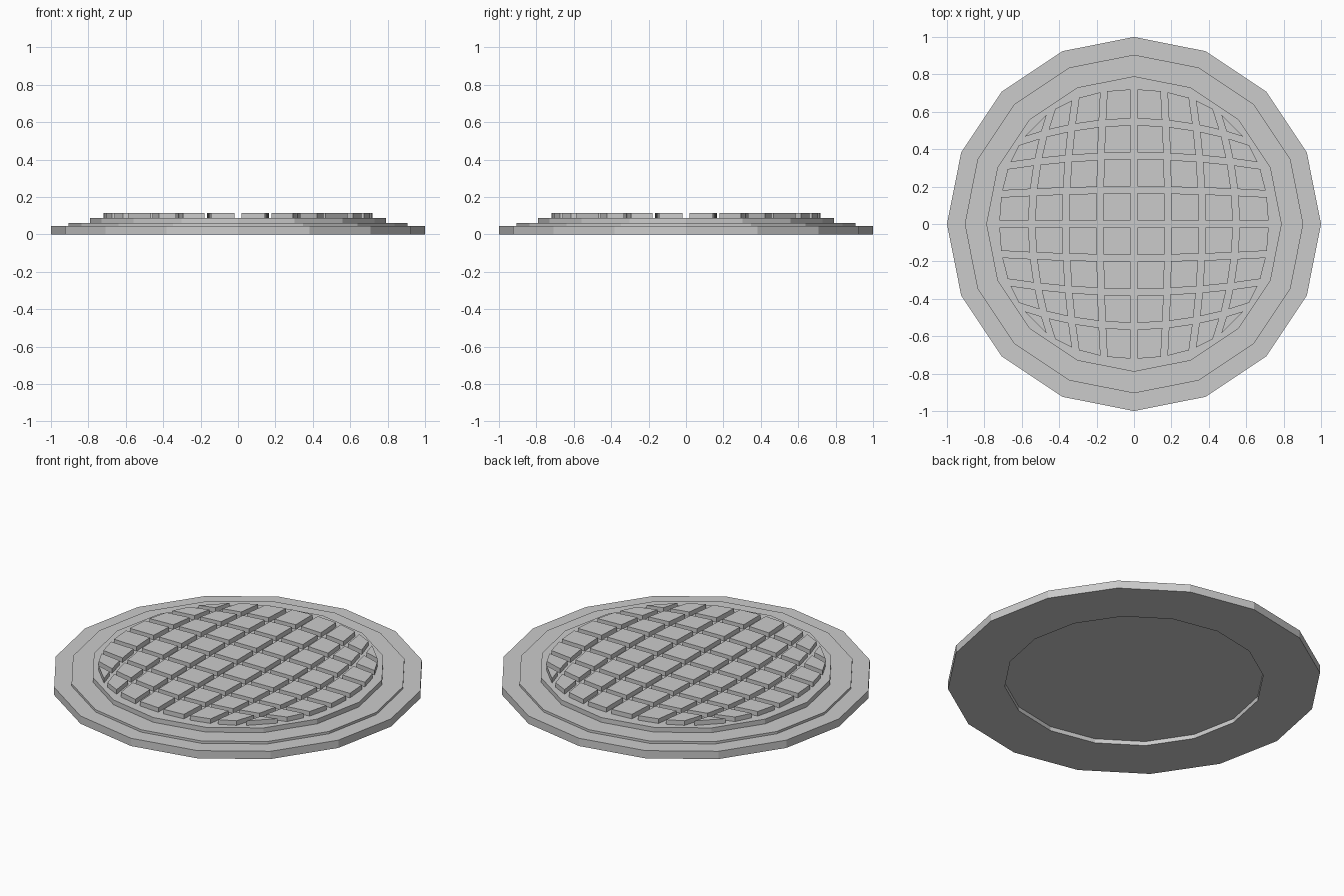
import bpy
import bmesh
from math import sin, cos, pi, radians, sqrt, atan2

if "Cube" in bpy.data.objects:
    bpy.data.objects.remove(bpy.data.objects["Cube"])


def finish(bm, name):
    bmesh.ops.remove_doubles(bm, verts=bm.verts, dist=1e-5)
    bmesh.ops.recalc_face_normals(bm, faces=bm.faces)
    me = bpy.data.meshes.new(name)
    bm.to_mesh(me)
    bm.free()
    ob = bpy.data.objects.new(name, me)
    bpy.context.collection.objects.link(ob)
    return ob


# Stepped 16-sided base with a shallow recess underneath
SIDES = 16
profile = [(0.695, 0.025), (0.695, 0), (1, 0), (1, 0.046), (0.905, 0.046),
           (0.905, 0.06), (0.79, 0.06), (0.79, 0.088)]
bm = bmesh.new()
rings = [[bm.verts.new((r * cos(2 * pi * k / SIDES), r * sin(2 * pi * k / SIDES), z))
          for k in range(SIDES)] for r, z in profile]
for a, b in zip(rings, rings[1:]):
    for k in range(SIDES):
        n = (k + 1) % SIDES
        bm.faces.new((a[k], a[n], b[n], b[k]))
bm.faces.new(rings[0])
bm.faces.new(rings[-1])
finish(bm, "stepped_base")

# Bulging tread grid: curved groove lines c - d*t^2, clipped by a rounded rim
GAP, PITCH, STEP = 0.035, 0.182, radians(12.6)


def rim(x, y):
    return 0.72 + 0.03 * sin(2 * atan2(y, x)) ** 2


def line(k, side):
    end = 0.735
    c = k * PITCH
    d = (c - end * sin(k * STEP)) / (end * cos(k * STEP)) ** 2
    return c + side * GAP / 2, d


def cross(lx, ly):
    """Meeting point of an upright line and a level line."""
    x, y = lx[0], ly[0]
    for _ in range(30):
        x, y = lx[0] - lx[1] * y * y, ly[0] - ly[1] * x * x
    return x, y


def at_rim(l):
    """Where an upright line meets the rim."""
    x, y = l[0], 0.7
    for _ in range(30):
        x = l[0] - l[1] * y * y
        y = sqrt(rim(x, y) ** 2 - x * x)
    return x, y


def flip(p):
    return p[1], p[0]


def tile_outline(i, j):
    x0, y0 = line(i, 1), line(j, 1)
    x1, y1 = line(i + 1, -1), line(j + 1, -1)
    if i == 3 and j == 3:
        return [cross(x0, y0), flip(at_rim(y0)), at_rim(x0)]
    if j == 3:
        return [cross(x0, y0), cross(x1, y0), at_rim(x1), at_rim(x0)]
    if i == 3:
        return [flip(p) for p in tile_outline(j, i)]
    return [cross(x0, y0), cross(x1, y0), cross(x1, y1), cross(x0, y1)]


# Raised tiles, repeated in the four quadrants
bm = bmesh.new()
for i in range(4):
    for j in range(4):
        pts = tile_outline(i, j)
        for sx in (1, -1):
            for sy in (1, -1):
                lo = [bm.verts.new((sx * x, sy * y, 0.088)) for x, y in pts]
                hi = [bm.verts.new((sx * x, sy * y, 0.115)) for x, y in pts]
                bm.faces.new(hi)
                for k in range(len(pts)):
                    n = (k + 1) % len(pts)
                    bm.faces.new((lo[k], lo[n], hi[n], hi[k]))
                bm.faces.new(lo)
finish(bm, "tread_tiles")
